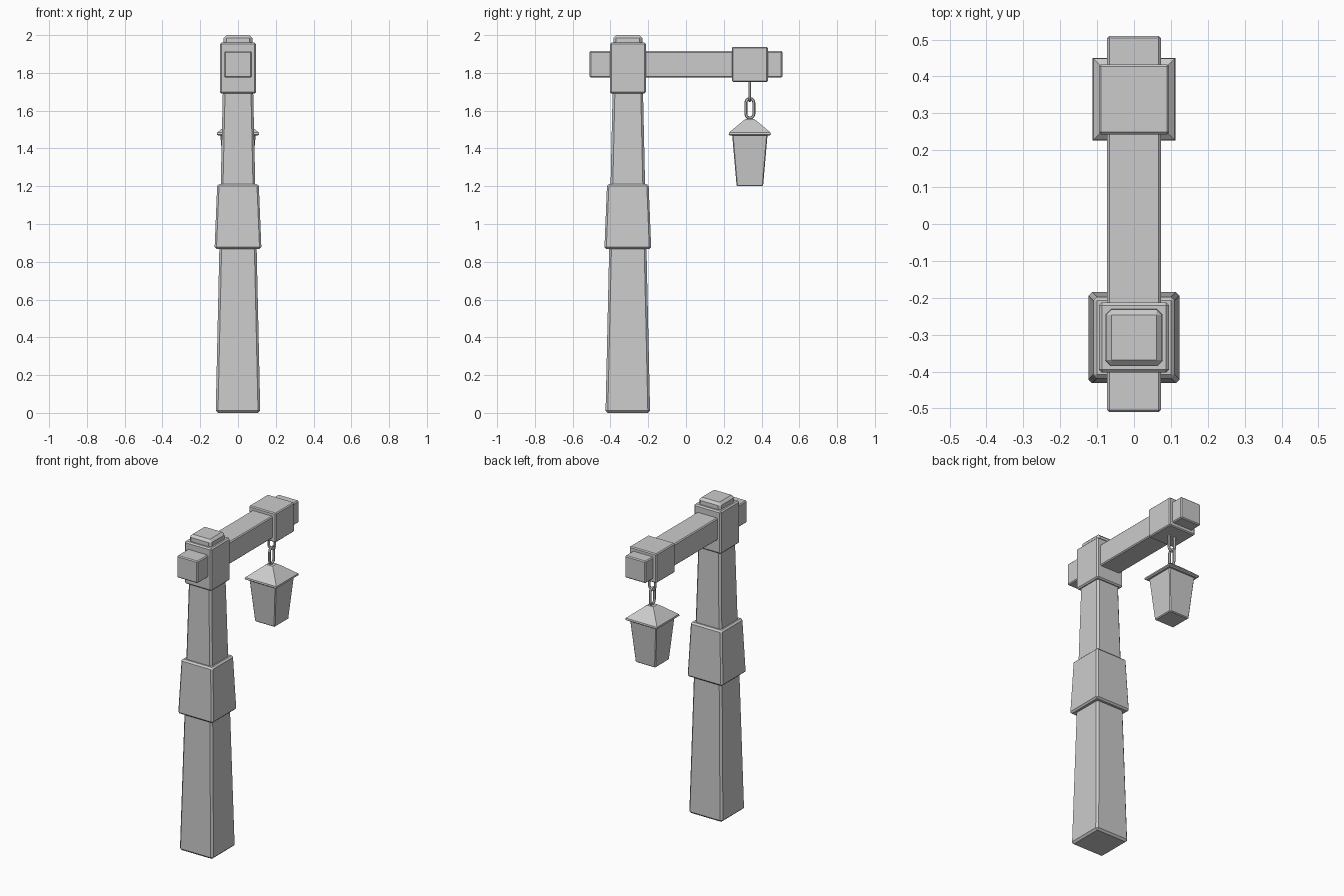
import bpy, bmesh, math

if "Cube" in bpy.data.objects:
    bpy.data.objects.remove(bpy.data.objects["Cube"])

POST_Y, LAMP_Y = -0.308, 0.338


def finish(name, bm):
    bmesh.ops.recalc_face_normals(bm, faces=bm.faces)
    mesh = bpy.data.meshes.new(name)
    bm.to_mesh(mesh)
    bm.free()
    ob = bpy.data.objects.new(name, mesh)
    bpy.context.collection.objects.link(ob)
    return ob


def square_stack(name, y, levels, bevel=0.0, hy=None):
    """Square sections (z, half width) joined bottom to top, with chamfered edges."""
    bm = bmesh.new()
    rings = []
    for z, h in levels:
        d = hy or h
        rings.append([bm.verts.new((sx * h, y + sy * d, z))
                      for sx, sy in ((-1, -1), (1, -1), (1, 1), (-1, 1))])
    bm.faces.new(rings[0][::-1])
    bm.faces.new(rings[-1])
    for a, b in zip(rings, rings[1:]):
        for i in range(4):
            j = (i + 1) % 4
            bm.faces.new((a[i], a[j], b[j], b[i]))
    if bevel:
        bmesh.ops.bevel(bm, geom=bm.edges[:], offset=bevel, segments=1,
                        affect='EDGES', profile=0.5)
    return finish(name, bm)


def chain_link(name, y, z0, z1, half, r, turn, arc=6, sides=6):
    """Stadium-shaped link standing upright; turn spins it about z."""
    bm = bmesh.new()
    path = []
    for zc, start in ((z1 - r - half, 0), (z0 + r + half, math.pi)):
        for k in range(arc + 1):
            t = start + math.pi * k / arc
            path.append((zc, t))
    rings = []
    for zc, t in path:
        ring = []
        for s in range(sides):
            a = 2 * math.pi * s / sides
            d = half + r * math.cos(a)
            u, w, z = d * math.cos(t), r * math.sin(a), zc + d * math.sin(t)
            ring.append(bm.verts.new((u * math.cos(turn) - w * math.sin(turn),
                                      y + u * math.sin(turn) + w * math.cos(turn), z)))
        rings.append(ring)
    for i, a in enumerate(rings):
        b = rings[(i + 1) % len(rings)]
        for s in range(sides):
            n = (s + 1) % sides
            bm.faces.new((a[s], a[n], b[n], b[s]))
    return finish(name, bm)


# Tapered post and its collar
square_stack("post", POST_Y, [(0, 0.118), (1.72, 0.080)], 0.012)
square_stack("post_collar", POST_Y, [(0.868, 0.124), (1.212, 0.110)], 0.010)

# Head block and stepped cap
square_stack("head_block", POST_Y, [(1.69, 0.095), (1.96, 0.095)], 0.008)
square_stack("post_cap", POST_Y, [(1.93, 0.078), (2.0, 0.076)], 0.015)

# Cross beam and its end block
square_stack("beam", 0, [(1.775, 0.073), (1.915, 0.073)], 0.006, hy=0.51)
square_stack("beam_end_block", LAMP_Y, [(1.752, 0.095), (1.938, 0.095)], 0.006)

# Two interlocked chain links
chain_link("upper_link", LAMP_Y, 1.645, 1.775, 0.021, 0.008, 0)
chain_link("lower_link", LAMP_Y, 1.553, 1.672, 0.021, 0.008, math.pi / 2)

# Lantern body and hipped roof
square_stack("lantern_body", LAMP_Y, [(1.2, 0.070), (1.476, 0.094)], 0.005)
square_stack("lantern_roof", LAMP_Y,
             [(1.468, 0.104), (1.474, 0.112), (1.484, 0.110), (1.546, 0.036), (1.556, 0.022)])
